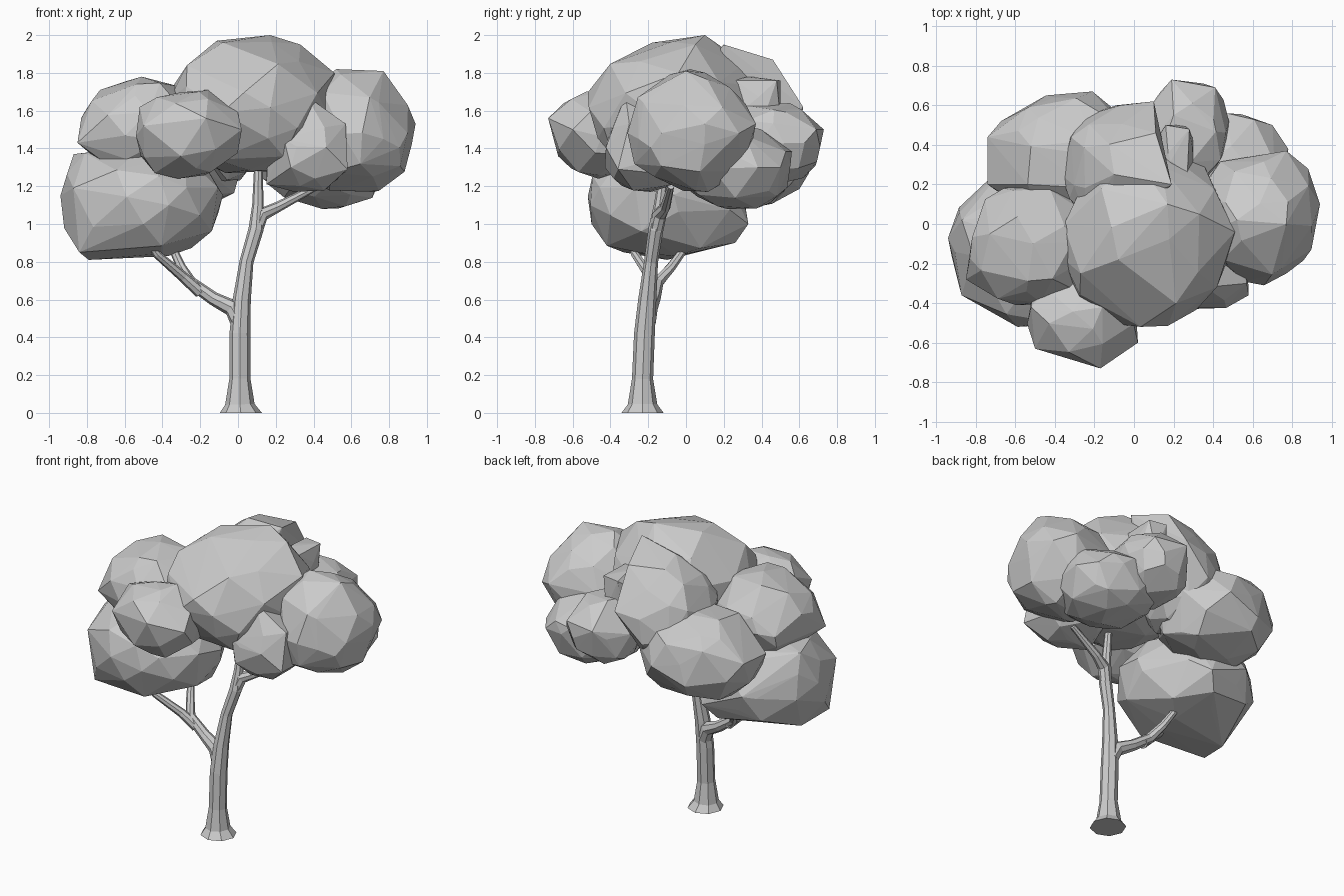
import bpy, bmesh, random
from math import cos, sin, pi
from mathutils import Vector, Euler

if "Cube" in bpy.data.objects:
    bpy.data.objects.remove(bpy.data.objects["Cube"])


def finish(bm, name):
    bmesh.ops.recalc_face_normals(bm, faces=bm.faces)
    mesh = bpy.data.meshes.new(name)
    bm.to_mesh(mesh)
    bm.free()
    ob = bpy.data.objects.new(name, mesh)
    bpy.context.collection.objects.link(ob)


def limb(name, stations, sides=8):
    """Faceted tapering tube through (x, y, z, radius) stations."""
    bm = bmesh.new()
    pts = [Vector(s[:3]) for s in stations]
    rings = []
    for i, p in enumerate(pts):
        d = (pts[min(i + 1, len(pts) - 1)] - pts[max(i - 1, 0)]).normalized()
        if p.z == 0:
            d = Vector((0, 0, 1))
        u = Vector((0, 1, 0)).cross(d).normalized()
        v = d.cross(u)
        r = stations[i][3]
        rings.append([bm.verts.new(p + r * (cos(a) * u + sin(a) * v))
                      for a in (2 * pi * k / sides for k in range(sides))])
    for a, b in zip(rings, rings[1:]):
        for k in range(sides):
            n = (k + 1) % sides
            bm.faces.new((a[k], a[n], b[n], b[k]))
    bm.faces.new(rings[0])
    bm.faces.new(rings[-1])
    finish(bm, name)


def clump(name, x, y, z, seed, power=2.2, corners=()):
    """Irregular low-poly leaf mass fitted to its extents, pulled out to a few corners."""
    rng = random.Random(seed)
    ico = bmesh.new()
    bmesh.ops.create_icosphere(ico, subdivisions=2, radius=1)
    turn = Euler([rng.uniform(0, 6) for _ in range(3)]).to_matrix()
    pts = []
    for v in ico.verts:
        c = turn @ v.co + Vector([rng.uniform(-.2, .2) for _ in range(3)])
        norm = sum(abs(t) ** power for t in c) ** (1 / power)
        pts.append(c / norm * rng.uniform(0.94, 1.04))
    ico.free()
    for i, (lo, hi) in enumerate((x, y, z)):
        a = min(p[i] for p in pts)
        b = max(p[i] for p in pts)
        for p in pts:
            p[i] = lo + (p[i] - a) / (b - a) * (hi - lo)
    # Corners replace the nearby points, then everything is wrapped in a hull
    pts = [p for p in pts if all((p - Vector(c)).length > .1 for c in corners)]
    bm = bmesh.new()
    for p in pts + [Vector(c) for c in corners]:
        bm.verts.new(p)
    bmesh.ops.convex_hull(bm, input=bm.verts[:])
    bmesh.ops.delete(bm, geom=[v for v in bm.verts if not v.link_faces], context='VERTS')
    finish(bm, name)


# Trunk with flared foot, and its branches
limb("trunk", [(.015, -.23, 0, .112), (.01, -.23, .045, .078), (.01, -.23, .18, .056),
               (.01, -.22, .42, .055), (.02, -.205, .6, .048), (.045, -.185, .8, .037),
               (.095, -.16, .97, .04), (.105, -.14, 1.1, .03), (.11, -.1, 1.4, .02)])
limb("right_branch", [(.09, -.16, .95, .036), (.125, -.14, 1.05, .038),
                      (.21, -.11, 1.09, .028), (.42, -.08, 1.2, .018)])
limb("left_branch", [(.01, -.21, .48, .05), (-.03, -.195, .555, .046), (-.13, -.17, .605, .036),
                     (-.25, -.15, .69, .032), (-.3, -.08, .77, .026), (-.35, .0, .88, .02)])
limb("left_front_branch", [(-.2, -.16, .64, .034), (-.29, -.19, .72, .028),
                           (-.43, -.27, .84, .022), (-.47, -.29, .9, .016)])

# Leaf clumps: extents along x, y, z, then protruding corners
clump("crown_leaves", (-.36, .5), (-.52, .38), (1.27, 1.97), 1, 2.3,
      [(.17, .1, 2.0), (.33, .05, 1.95), (.51, -.04, 1.8), (-.08, -.18, 1.96), (-.27, -.25, 1.84)])
clump("crown_back_leaves", (-.36, .15), (-.05, .6), (1.2, 1.88), 2, 2.0,
      [(.11, .46, 1.87), (.19, .2, 1.95), (.1, .62, 1.62), (-.07, .6, 1.6),
       (-.1, .25, 1.92), (-.37, .25, 1.58)])
clump("right_leaves", (.3, .92), (-.31, .34), (1.17, 1.8), 3, 2.1,
      [(.77, .0, 1.81), (.52, .02, 1.82), (.94, .1, 1.53), (.77, .37, 1.53),
       (.88, .28, 1.48), (.77, -.25, 1.45)])
clump("front_right_leaves", (.16, .57), (-.43, .05), (1.17, 1.6), 4, 2.3,
      [(.36, -.32, 1.68), (.57, -.3, 1.53), (.58, -.36, 1.29), (.15, -.25, 1.21), (.28, -.43, 1.3)])
clump("low_left_leaves", (-.92, -.08), (-.52, .31), (.83, 1.4), 5, 2.6,
      [(-.94, -.07, 1.15), (-.87, .02, 1.37), (-.79, -.1, .81), (-.84, -.33, .85),
       (-.37, -.05, .83), (-.5, -.5, 1.0), (-.42, .26, .9), (-.35, .33, 1.0)])
clump("upper_left_leaves", (-.83, -.2), (-.41, .2), (1.24, 1.77), 6, 2.3,
      [(-.85, -.28, 1.43), (-.73, -.05, 1.71), (-.51, -.1, 1.78), (-.66, .18, 1.5)])
clump("back_left_leaves", (-.72, .03), (.02, .65), (1.08, 1.64), 7, 2.4,
      [(-.74, .2, 1.4), (-.74, .44, 1.42), (-.4, .64, 1.4), (-.21, .67, 1.35)])
clump("front_leaves", (-.54, .01), (-.7, -.22), (1.24, 1.7), 8, 2.3,
      [(-.17, -.73, 1.56), (-.5, -.63, 1.52), (-.52, -.42, 1.62), (-.16, -.42, 1.71),
       (.02, -.6, 1.5), (-.44, -.5, 1.27)])
clump("back_right_leaves", (.15, .78), (-.02, .56), (1.08, 1.52), 9, 2.2,
      [(.78, .38, 1.3), (.7, .5, 1.3)])
clump("back_leaves", (.04, .48), (.2, .71), (1.2, 1.66), 10, 2.3,
      [(.19, .73, 1.5), (.41, .69, 1.5), (.2, .55, 1.64)])
clump("small_top_leaves", (.1, .3), (.2, .5), (1.4, 1.78), 11, 2.5,
      [(.28, .48, 1.76), (.16, .5, 1.76), (.27, .26, 1.76)])
